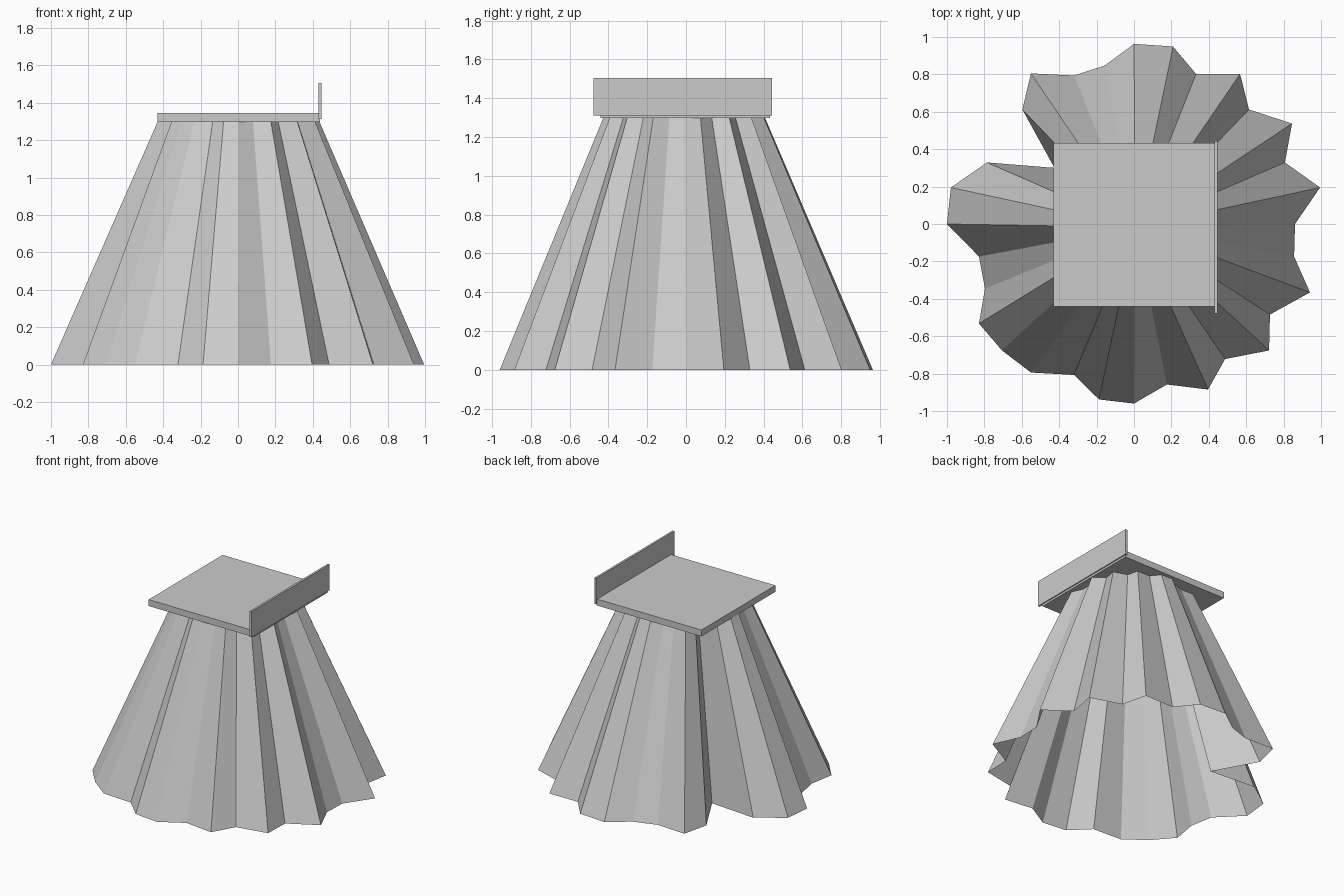
import bpy, bmesh

if "Cube" in bpy.data.objects:
    bpy.data.objects.remove(bpy.data.objects["Cube"])

# hem outline of the pleated cloth, counter-clockwise seen from above
HEM = [(.861, 0), (.995, .195), (.807, .329), (.845, .537), (.615, .612),
       (.567, .802), (.332, .802), (.209, .949), (0, .963), (-.155, .848),
       (-.321, .794), (-.551, .805), (-.597, .612), (-.425, .3), (-.786, .329),
       (-.979, .195), (-1, 0), (-.829, -.174), (-.797, -.345), (-.829, -.532),
       (-.706, -.676), (-.551, -.794), (-.321, -.807), (-.187, -.938), (0, -.96),
       (.176, -.858), (.396, -.885), (.487, -.722), (.722, -.676), (.727, -.484),
       (.941, -.366), (.856, -.174)]
TOP_Z, TAPER = 1.30, 0.433


def add_object(name, bm):
    mesh = bpy.data.meshes.new(name)
    bm.to_mesh(mesh)
    bm.free()
    obj = bpy.data.objects.new(name, mesh)
    bpy.context.collection.objects.link(obj)
    return obj


def box(name, lo, hi):
    bm = bmesh.new()
    bmesh.ops.create_cube(bm, size=1)
    for v in bm.verts:
        v.co = [(a + b) / 2 + c * (b - a) for a, b, c in zip(lo, hi, v.co)]
    return add_object(name, bm)


# pleated skirt: open sheet tapering from the hem up to the waist
bm = bmesh.new()
hem = [bm.verts.new((x, y, 0)) for x, y in HEM]
waist = [bm.verts.new((x * TAPER + .004, y * TAPER - .01, TOP_Z)) for x, y in HEM]
n = len(HEM)
for i in range(n):
    j = (i + 1) % n
    bm.faces.new((hem[i], hem[j], waist[j], waist[i]))
add_object("pleated_skirt", bm)

# square top board and the upright strip along its right edge
box("top_board", (-.43, -.44, 1.297), (.438, .432, 1.345))
box("edge_panel", (.431, -.478, 1.312), (.446, .444, 1.505))
